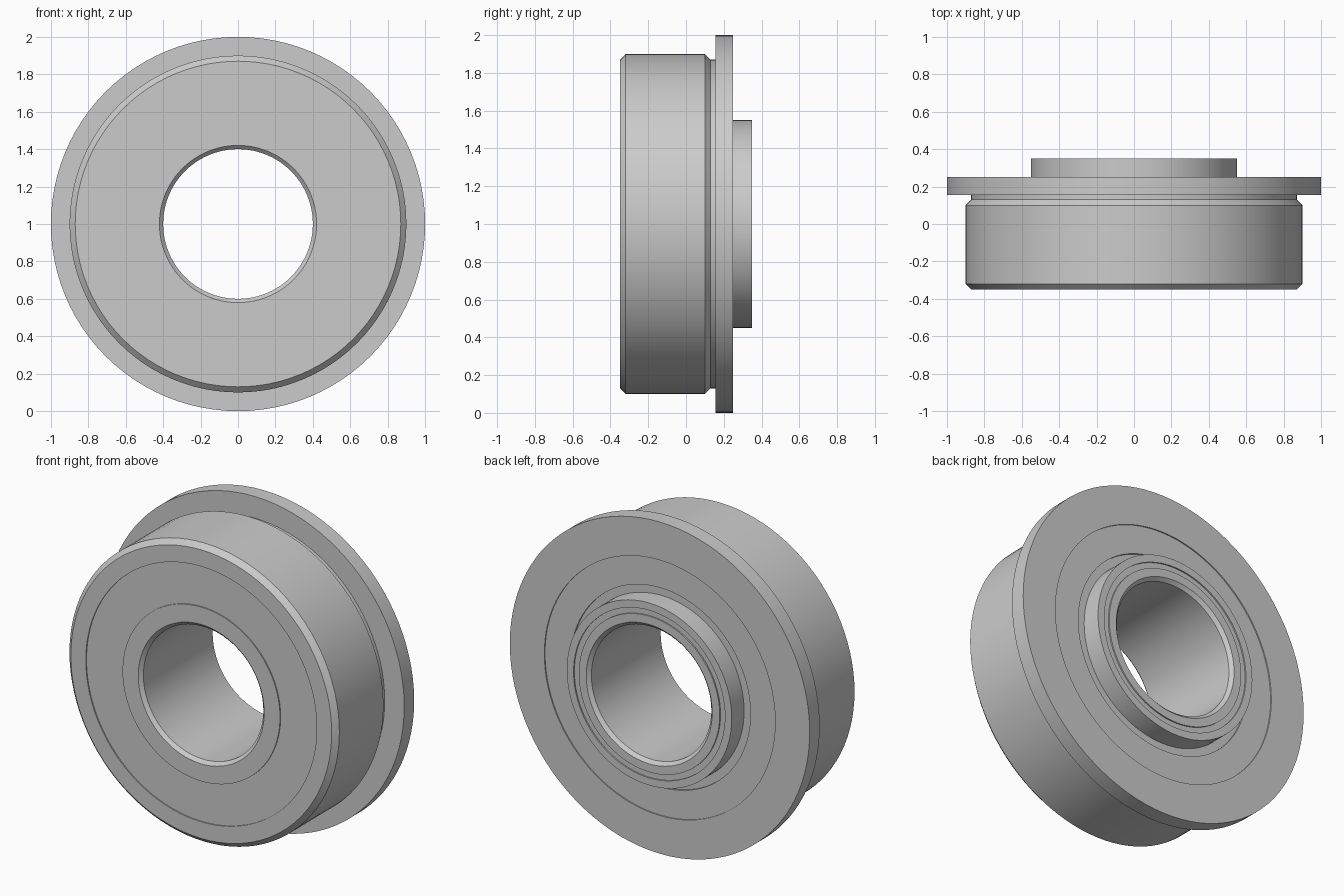
import bpy, bmesh, math

if "Cube" in bpy.data.objects:
    bpy.data.objects.remove(bpy.data.objects["Cube"])

SEGMENTS = 96
CENTRE_Z = 1.0


def lathe(name, profile):
    """Revolve a closed (radius, y) profile around the bearing's y axis."""
    bm = bmesh.new()
    rings = []
    for i in range(SEGMENTS):
        a = 2 * math.pi * i / SEGMENTS
        rings.append([bm.verts.new((r * math.sin(a), y, CENTRE_Z + r * math.cos(a)))
                      for r, y in profile])
    n = len(profile)
    for i in range(SEGMENTS):
        a, b = rings[i], rings[(i + 1) % SEGMENTS]
        for j in range(n):
            k = (j + 1) % n
            bm.faces.new((a[j], a[k], b[k], b[j]))
    bmesh.ops.recalc_face_normals(bm, faces=bm.faces)
    mesh = bpy.data.meshes.new(name)
    bm.to_mesh(mesh)
    bm.free()
    obj = bpy.data.objects.new(name, mesh)
    bpy.context.collection.objects.link(obj)
    bpy.ops.object.select_all(action='DESELECT')
    obj.select_set(True)
    bpy.context.view_layer.objects.active = obj
    bpy.ops.object.shade_smooth_by_angle(angle=math.radians(30))
    return obj


# Outer ring: chamfered body, relief groove and flange
lathe("outer_ring", [
    (0.77, -0.35), (0.87, -0.35), (0.90, -0.32), (0.90, 0.10),
    (0.87, 0.13), (0.87, 0.155), (1.00, 0.155), (1.00, 0.25), (0.77, 0.25)])

# Inner ring: chamfered bore, extended collar with a fine groove on its face
lathe("inner_ring", [
    (0.42, -0.35), (0.525, -0.35), (0.525, 0.20), (0.55, 0.20),
    (0.55, 0.35), (0.505, 0.35), (0.505, 0.342), (0.47, 0.342),
    (0.47, 0.35), (0.42, 0.35), (0.40, 0.33), (0.40, -0.33)])

# Front shield, set just below the ring faces
lathe("front_shield", [
    (0.525, -0.343), (0.77, -0.343), (0.77, -0.31), (0.525, -0.31)])

# Back shield, with a small step around the collar
lathe("back_shield", [
    (0.55, 0.21), (0.77, 0.21), (0.77, 0.243), (0.60, 0.243),
    (0.60, 0.232), (0.55, 0.232)])
